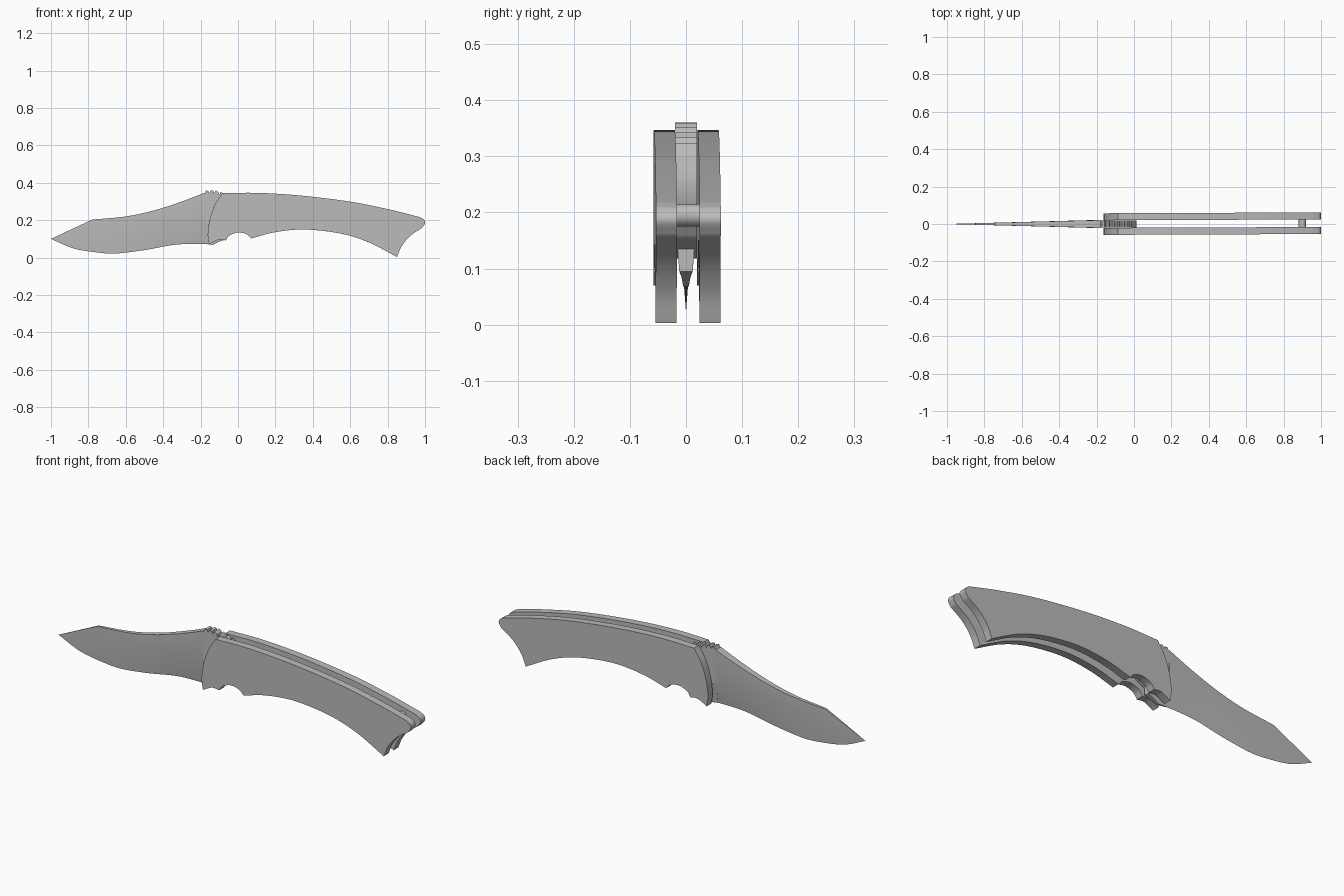
import bpy, bmesh, math
from mathutils import Vector

cube = bpy.data.objects.get("Cube")
if cube:
    bpy.data.objects.remove(cube)

steel = bpy.data.materials.new("grey steel")
steel.use_nodes = True
GREY = (0.5, 0.5, 0.5, 1)
steel.diffuse_color = GREY
steel.node_tree.nodes["Principled BSDF"].inputs["Base Color"].default_value = GREY


def spline(points, steps=8):
    """Smooth curve through the given points."""
    p = [Vector(q) for q in points]
    p = [2 * p[0] - p[1]] + p + [2 * p[-1] - p[-2]]
    out = []
    for a, b, c, d in zip(p, p[1:], p[2:], p[3:]):
        for i in range(steps):
            t = i / steps
            out.append(0.5 * (2 * b + (c - a) * t + (2 * a - 5 * b + 4 * c - d) * t * t
                              + (3 * b - a - 3 * c + d) * t ** 3))
    return out + [p[-2]]


def height(curve, x):
    """Height of a sampled curve at x."""
    for a, b in zip(curve, curve[1:]):
        if a.x <= x <= b.x:
            return a.y + (b.y - a.y) * (x - a.x) / max(b.x - a.x, 1e-6)
    return curve[-1].y


def finish(bm, name):
    bmesh.ops.remove_doubles(bm, verts=bm.verts, dist=1e-5)
    bmesh.ops.recalc_face_normals(bm, faces=bm.faces)
    mesh = bpy.data.meshes.new(name)
    bm.to_mesh(mesh)
    bm.free()
    mesh.materials.append(steel)
    obj = bpy.data.objects.new(name, mesh)
    bpy.context.collection.objects.link(obj)
    bpy.ops.object.select_all(action='DESELECT')
    obj.select_set(True)
    bpy.context.view_layer.objects.active = obj
    bpy.ops.object.shade_smooth_by_angle(angle=math.radians(30))
    return obj


def slab(name, outline, y0, y1):
    """Side profile pushed out across y."""
    bm = bmesh.new()
    loop = [p for i, p in enumerate(outline) if (p - outline[i - 1]).length > 1e-4]
    face = bm.faces.new([bm.verts.new((p.x, y0, p.y)) for p in loop])
    new = bmesh.ops.extrude_face_region(bm, geom=[face])["geom"]
    bmesh.ops.translate(bm, vec=(0, y1 - y0, 0),
                        verts=[v for v in new if isinstance(v, bmesh.types.BMVert)])
    return finish(bm, name)


# Handle scales: corners separate the smooth runs
handle_runs = [
    [(-.085, .344), (.1, .346), (.33, .332), (.6, .299), (.81, .257), (.97, .217)],
    [(.97, .217), (.992, .205), (1, .185), (.985, .16)],
    [(.985, .16), (.92, .115), (.875, .06), (.85, .003)],
    [(.85, .003), (.7, .081), (.55, .128), (.36, .15), (.2, .136), (.07, .102)],
    [(.07, .102), (.045, .125), (0, .134), (-.045, .118), (-.065, .092)],
    [(-.065, .092), (-.1, .096), (-.13, .084), (-.155, .07)],
    [(-.155, .07), (-.162, .125), (-.152, .2), (-.125, .28), (-.085, .344)],
]
outline = [p for run in handle_runs for p in spline(run)]
for name, y in (("right_scale", -.0575), ("left_scale", .0205)):
    scale = slab(name, outline, y, y + .0375)
    scale.rotation_euler.z = .004

# Rear spacer between the scales
bpy.ops.mesh.primitive_cylinder_add(vertices=32, radius=.02, depth=.046,
                                    location=(.9, .002, .195), rotation=(math.pi / 2, 0, 0))
spacer = bpy.context.object
spacer.name = "rear_spacer"
spacer.data.materials.append(steel)
bpy.ops.object.shade_smooth_by_angle(angle=math.radians(30))

# Blade: lofted from spine, grind line and cutting edge
spine = spline([(-1, .1), (-.78, .203)]) + spline(
    [(-.78, .203), (-.6, .22), (-.45, .252), (-.3, .3), (-.15, .358)])
grind = spline([(-1, .1), (-.9, .117), (-.75, .135), (-.5, .17), (-.3, .193), (-.15, .205)])
edge = spline([(-1, .1), (-.88, .049), (-.75, .027), (-.65, .022), (-.5, .04),
               (-.35, .067), (-.25, .073), (-.15, .072)])
bm = bmesh.new()
rings = []
stations = [-1 + .22 * i / 12 for i in range(13)] + [-.78 + .6 * i / 30 for i in range(1, 31)]
for x in stations:
    top, mid, low = (height(c, x) for c in (spine, grind, edge))
    t = .022 * (x + 1) / .82
    ring = [(0, low), (t, mid), (t * .95, top), (-t * .95, top), (-t, mid)]
    rings.append([bm.verts.new((x, y, z)) for y, z in ring])
for a, b in zip(rings, rings[1:]):
    for i in range(5):
        j = (i + 1) % 5
        bm.faces.new((a[i], a[j], b[j], b[i]))
bm.faces.new(rings[-1])
bmesh.ops.dissolve_degenerate(bm, dist=1e-5, edges=bm.edges)
finish(bm, "blade")

# Tang: thumb grip teeth on top, rounded tail inside the handle
grip = spline([(-.18, .352), (-.13, .354), (-.08, .338), (-.03, .322), (.005, .3)])
teeth = []
pitch = .185 / 7
for i in range(7):
    x = -.18 + i * pitch
    teeth += [Vector((x, height(grip, x) - .01)),
              Vector((x + pitch * .35, height(grip, x) + .006)),
              Vector((x + pitch * .8, height(grip, x + pitch * .8) + .003))]
tail = spline([(.005, .3), (.012, .25), (0, .2), (-.03, .155)])
belly = spline([(-.03, .155), (-.07, .135), (-.11, .12), (-.18, .19)])
slab("tang", teeth + tail + belly, -.0195, .0195)

# Lower heel of the blade, carrying the bevel on into the handle
bm = bmesh.new()
ends = []
for x, low, half in ((-.18, .073, .002), (-.135, .068, .005), (-.1, .085, .008), (-.07, .095, .012)):
    ring = [(-half, low), (half, low), (.0195, .195), (-.0195, .195)]
    ends.append([bm.verts.new((x, y, z)) for y, z in ring])
for a, b in zip(ends, ends[1:]):
    for i in range(4):
        j = (i + 1) % 4
        bm.faces.new((a[i], a[j], b[j], b[i]))
bm.faces.new(ends[0])
bm.faces.new(ends[-1])
finish(bm, "blade_heel")
